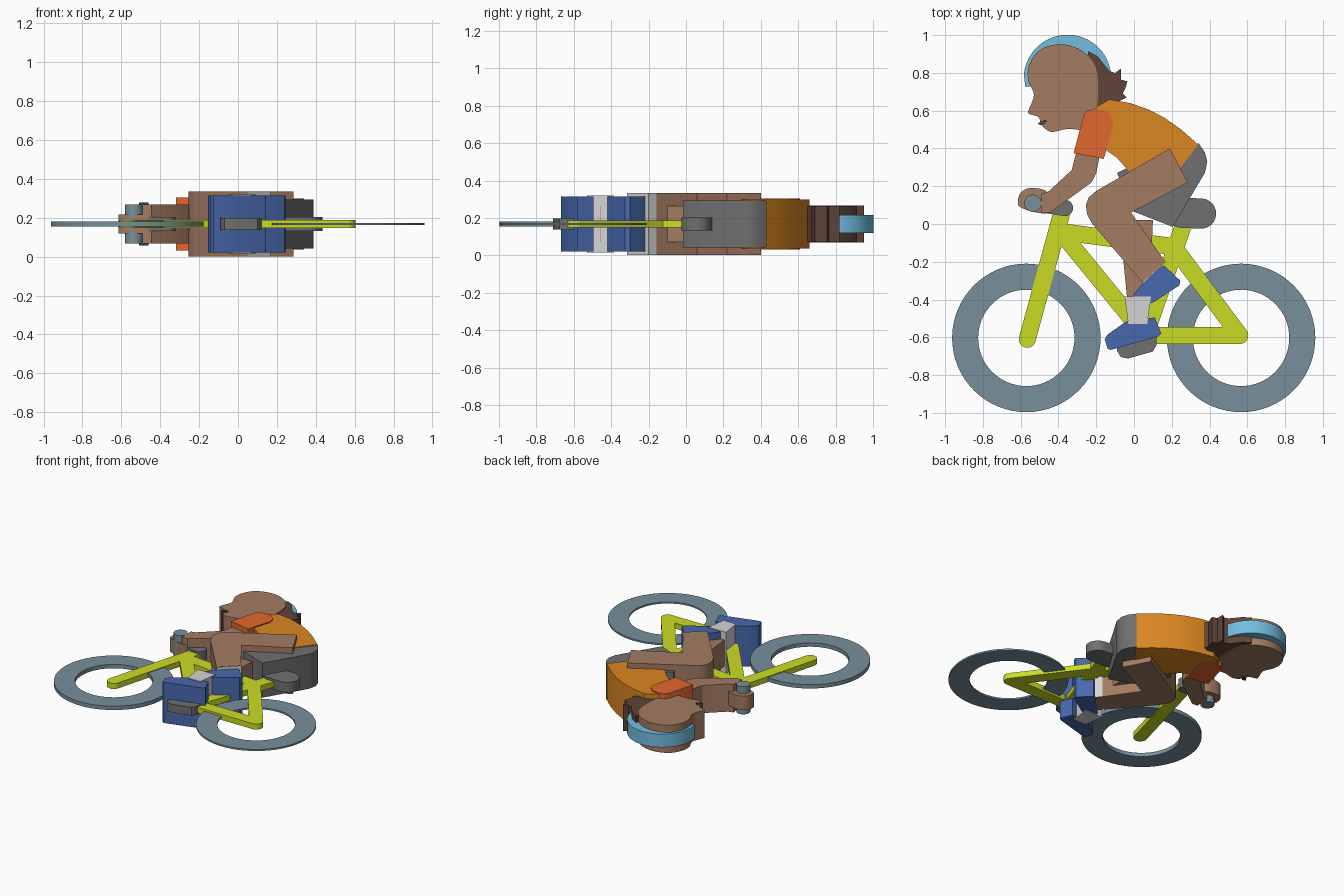
import bpy, bmesh, math
from mathutils import Vector

cube = bpy.data.objects.get("Cube")
if cube:
    bpy.data.objects.remove(cube, do_unlink=True)


def material(name, rgb):
    """Flat colour given as sRGB bytes, stored as linear values."""
    lin = [(c / 255 / 12.92) if c < 11 else ((c / 255 + 0.055) / 1.055) ** 2.4 for c in rgb]
    m = bpy.data.materials.new(name)
    m.use_nodes = True
    m.diffuse_color = (*lin, 1)
    m.node_tree.nodes["Principled BSDF"].inputs["Base Color"].default_value = (*lin, 1)
    return m


skin = material("skin brown", (164, 123, 98))
orange = material("shirt orange", (219, 135, 33))
rust = material("sleeve rust", (226, 104, 46))
grey = material("dark grey", (112, 112, 112))
lime = material("frame lime", (202, 220, 36))
blue = material("shoe blue", (72, 104, 173))
slate = material("tyre slate", (120, 144, 156))
white = material("sock white", (212, 212, 212))
hair_brown = material("hair brown", (95, 68, 58))
sky = material("helmet sky blue", (115, 190, 224))

MID = 0.168  # height of the middle plane of all the layers
parts = []


def rounded(pts, steps=5):
    """Closed smooth curve through the points."""
    out, n = [], len(pts)
    for i in range(n):
        a, b, c, d = (Vector(pts[(i + k) % n]) for k in (-1, 0, 1, 2))
        for s in range(steps):
            t = s / steps
            out.append(0.5 * (2 * b + (c - a) * t + (2 * a - 5 * b + 4 * c - d) * t * t
                              + (3 * b - a - 3 * c + d) * t ** 3))
    return out


def finish(name, bm, mat):
    bmesh.ops.recalc_face_normals(bm, faces=bm.faces)
    me = bpy.data.meshes.new(name)
    bm.to_mesh(me)
    bm.free()
    me.materials.append(mat)
    ob = bpy.data.objects.new(name, me)
    bpy.context.collection.objects.link(ob)
    parts.append(ob)


def slab(name, pts, half, mat):
    """Outline extruded evenly to both sides of the middle plane."""
    bm = bmesh.new()
    face = bm.faces.new([bm.verts.new((p[0], p[1], MID - half)) for p in pts])
    top = bmesh.ops.extrude_face_region(bm, geom=[face])["geom"]
    bmesh.ops.translate(bm, vec=(0, 0, 2 * half),
                        verts=[v for v in top if isinstance(v, bmesh.types.BMVert)])
    finish(name, bm, mat)


def arc(cx, cy, r, start, end, n=12):
    angles = (math.radians(start + (end - start) * i / n) for i in range(n + 1))
    return [(cx + r * math.cos(a), cy + r * math.sin(a)) for a in angles]


def tube(name, a, b, r, half, mat):
    """Flat bar with round ends."""
    turn = math.degrees(math.atan2(b[1] - a[1], b[0] - a[0]))
    slab(name, arc(*b, r, turn - 90, turn + 90) + arc(*a, r, turn + 90, turn + 270), half, mat)


def ring(name, cx, cy, outer, inner, half, mat, n=64):
    """Flat wheel with a rectangular cross-section."""
    bm = bmesh.new()
    loops = []
    for r, z in ((outer, -half), (outer, half), (inner, half), (inner, -half)):
        loops.append([bm.verts.new((x, y, MID + z)) for x, y in arc(cx, cy, r, 0, 360, n)[:-1]])
    for k in range(4):
        p, q = loops[k], loops[(k + 1) % 4]
        for i in range(n):
            j = (i + 1) % n
            bm.faces.new((p[i], p[j], q[j], q[i]))
    finish(name, bm, mat)


# Wheels
ring("front_wheel", -0.57, -0.603, 0.393, 0.255, 0.014, slate)
ring("rear_wheel", 0.567, -0.603, 0.393, 0.255, 0.006, slate)

# Frame
crank, head_tube, seat_joint = (0.06, -0.59), (-0.39, -0.04), (0.21, -0.12)
for name, a, b in (("fork", (-0.385, 0.05), (-0.565, -0.61)),
                   ("top_tube", head_tube, seat_joint),
                   ("down_tube", head_tube, crank),
                   ("seat_tube", (0.27, 0.02), crank),
                   ("seat_stay", seat_joint, (0.56, -0.59)),
                   ("chain_stay", crank, (0.56, -0.59))):
    tube(name, a, b, 0.045, 0.02, lime)

# Saddle, stem, grip and pedal
tube("saddle", (0.25, 0.06), (0.355, 0.055), 0.08, 0.036, grey)
tube("stem", (-0.46, 0.1), (-0.365, 0.085), 0.043, 0.036, grey)
slab("grip", arc(-0.535, 0.11, 0.046, 0, 360, 24)[:-1], 0.1, slate)
slab("pedal", [(-0.09, -0.6), (-0.09, -0.67), (-0.07, -0.705), (-0.03, -0.712),
               (0.1, -0.675), (0.12, -0.64), (0.12, -0.57)], 0.03, grey)

# Shirt and sleeve
slab("shirt", [(-0.26, 0.55), (-0.2, 0.62), (-0.13, 0.66), (-0.02, 0.64), (0.08, 0.605),
               (0.165, 0.56), (0.25, 0.5), (0.34, 0.42), (0.24, 0.29), (0, 0.25),
               (-0.09, 0.35), (-0.16, 0.4)], 0.13, orange)
slab("sleeve", [(-0.32, 0.375), (-0.265, 0.58), (-0.245, 0.6), (-0.2, 0.61), (-0.15, 0.6),
                (-0.115, 0.565), (-0.108, 0.52), (-0.16, 0.345)], 0.137, rust)

# Shorts
slab("shorts", [(0.34, 0.43), (0.375, 0.38), (0.388, 0.33), (0.375, 0.27), (0.205, -0.015),
                (0, 0.065), (-0.09, 0.27), (-0.03, 0.3), (0.24, 0.29)], 0.125, grey)

# Near leg, with the sock just showing behind the calf
slab("bent_leg", [(0.19, 0.4), (0.285, 0.22), (-0.015, 0.06), (0.165, -0.2), (0.045, -0.31),
                  (-0.22, 0.0), (-0.248, 0.05), (-0.255, 0.1), (-0.24, 0.14), (-0.2, 0.175)],
     0.167, skin)
slab("bent_leg_sock", [(0.11, -0.125), (0.169, -0.2), (0.048, -0.315), (-0.03, -0.2)],
     0.165, white)
slab("bent_leg_shoe", [(0.16, -0.22), (0.245, -0.3), (0.24, -0.325), (0.11, -0.41),
                       (0.04, -0.44), (-0.02, -0.42), (0.0, -0.37), (0.05, -0.31),
                       (0.1, -0.25)], 0.147, blue)

# Far leg
slab("straight_calf", [(-0.08, 0.02), (0.1, 0.02), (0.08, -0.46), (-0.03, -0.46),
                       (-0.065, -0.105)], 0.095, skin)
slab("straight_leg_sock", [(-0.05, -0.385), (0.09, -0.385), (0.07, -0.53), (-0.03, -0.53)],
     0.153, white)
slab("straight_leg_shoe", [(-0.04, -0.515), (0.11, -0.495), (0.145, -0.58), (0.13, -0.595),
                           (-0.125, -0.667), (-0.14, -0.66), (-0.155, -0.61),
                           (-0.14, -0.585)], 0.147, blue)

# Arm and hand
slab("arm", [(-0.49, 0.16), (-0.455, 0.17), (-0.33, 0.285), (-0.285, 0.46), (-0.18, 0.46),
             (-0.18, 0.37), (-0.2, 0.27), (-0.225, 0.22), (-0.445, 0.06), (-0.49, 0.06)],
     0.1, skin)
slab("hand", rounded([(-0.615, 0.115), (-0.6, 0.165), (-0.55, 0.19), (-0.46, 0.17),
                      (-0.44, 0.07), (-0.5, 0.058), (-0.595, 0.085)]), 0.05, skin)

# Head, mouth, hair and helmet
slab("head", rounded([(-0.56, 0.76), (-0.555, 0.84), (-0.5, 0.92), (-0.39, 0.952),
                      (-0.28, 0.92), (-0.21, 0.845), (-0.19, 0.75), (-0.195, 0.6),
                      (-0.2, 0.48), (-0.29, 0.498), (-0.36, 0.502), (-0.44, 0.488),
                      (-0.49, 0.525), (-0.505, 0.565), (-0.558, 0.585), (-0.555, 0.61),
                      (-0.53, 0.685)]), 0.1, skin)
slab("mouth", [(-0.51, 0.533), (-0.47, 0.552), (-0.46, 0.545), (-0.485, 0.522), (-0.505, 0.527)],
     0.11, hair_brown)
slab("hair", [(-0.24, 0.915), (-0.19, 0.885), (-0.13, 0.81), (-0.1, 0.8), (-0.07, 0.822),
              (-0.07, 0.765), (-0.035, 0.755), (-0.045, 0.72), (-0.06, 0.69), (-0.04, 0.67),
              (-0.09, 0.645), (-0.21, 0.61), (-0.3, 0.7)], 0.095, hair_brown)
slab("helmet", [(-0.575, 0.725)] + arc(-0.352, 0.77, 0.232, 175, 8, 28), 0.048, sky)

# Smooth the curved edges and keep the flat faces crisp
bpy.ops.object.select_all(action="DESELECT")
for ob in parts:
    ob.select_set(True)
bpy.context.view_layer.objects.active = parts[0]
bpy.ops.object.shade_smooth_by_angle(angle=math.radians(30))
